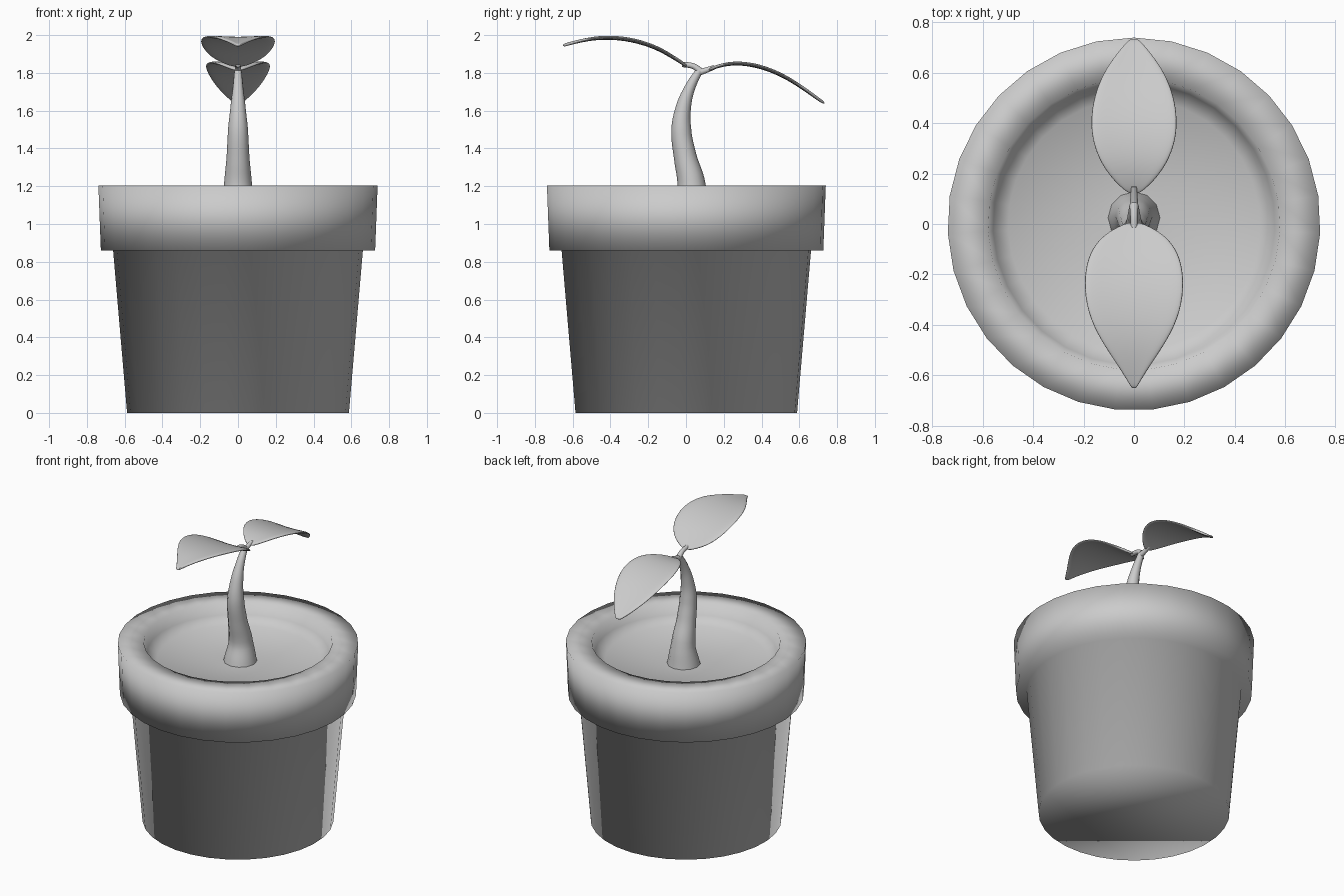
import bpy, bmesh, math

if "Cube" in bpy.data.objects:
    bpy.data.objects.remove(bpy.data.objects["Cube"])

SIDES = 31


def make_object(name, bm):
    bmesh.ops.recalc_face_normals(bm, faces=bm.faces)
    for f in bm.faces:
        f.smooth = True
    mesh = bpy.data.meshes.new(name)
    bm.to_mesh(mesh)
    bm.free()
    ob = bpy.data.objects.new(name, mesh)
    bpy.context.collection.objects.link(ob)
    return ob


def lathe(name, profile):
    """Closed turned shape; the profile runs from bottom cap to top cap."""
    bm = bmesh.new()
    rings = []
    for r, z in profile:
        angles = [math.pi / 2 + 2 * math.pi * i / SIDES for i in range(SIDES)]
        rings.append([bm.verts.new((r * math.cos(a), r * math.sin(a), z)) for a in angles])
    for a, b in zip(rings, rings[1:]):
        for i in range(SIDES):
            j = (i + 1) % SIDES
            bm.faces.new((a[i], a[j], b[j], b[i]))
    bm.faces.new(rings[0])
    bm.faces.new(rings[-1])
    return make_object(name, bm)


def tube(name, points):
    """Tapered smooth tube in the yz plane from (y, z, radius) points."""
    cu = bpy.data.curves.new(name, 'CURVE')
    cu.dimensions = '3D'
    cu.bevel_depth = 1.0
    cu.bevel_resolution = 4
    cu.resolution_u = 6
    cu.use_fill_caps = True
    sp = cu.splines.new('BEZIER')
    sp.bezier_points.add(len(points) - 1)
    for bp, (y, z, r) in zip(sp.bezier_points, points):
        bp.co = (0, y, z)
        bp.radius = r
        bp.handle_left_type = bp.handle_right_type = 'AUTO'
    ob = bpy.data.objects.new(name, cu)
    bpy.context.collection.objects.link(ob)
    bpy.ops.object.select_all(action='DESELECT')
    ob.select_set(True)
    bpy.context.view_layer.objects.active = ob
    bpy.ops.object.convert(target='MESH')
    bpy.ops.object.shade_smooth()


def leaf(name, rows, cup):
    """Slightly cupped blade from (y, z, half width) rows."""
    bm = bmesh.new()
    grid = [[bm.verts.new((w * t, y, z + cup * t * t * w / 0.2))
             for t in (-1, -0.55, 0, 0.55, 1)] for y, z, w in rows]
    for a, b in zip(grid, grid[1:]):
        for i in range(4):
            bm.faces.new((a[i], a[i + 1], b[i + 1], b[i]))
    ob = make_object(name, bm)
    solid = ob.modifiers.new('thickness', 'SOLIDIFY')
    solid.thickness = 0.016
    solid.offset = 0
    sub = ob.modifiers.new('smooth', 'SUBSURF')
    sub.levels = sub.render_levels = 2


# Pot with overhanging rim and sunken soil
lathe('pot', [(0.588, 0), (0.662, 0.86), (0.727, 0.86), (0.74, 1.203),
              (0.58, 1.203), (0.56, 1.13), (0.50, 1.085), (0.1, 1.07)])

# Curved stem, flared at the soil
tube('stem', [(0.025, 1.06, 0.105), (0.03, 1.2, 0.075), (-0.005, 1.36, 0.06),
              (-0.025, 1.5, 0.053), (-0.013, 1.62, 0.04), (0.02, 1.72, 0.028),
              (0.07, 1.812, 0.019)])

# Leaf stalks
tube('front_stalk', [(0.075, 1.81, 0.018), (0.04, 1.835, 0.015), (-0.02, 1.845, 0.014)])
tube('back_stalk', [(0.06, 1.80, 0.018), (0.10, 1.812, 0.015), (0.15, 1.83, 0.012)])

# Leaves
leaf('front_leaf', [(0.005, 1.835, 0.025), (-0.03, 1.857, 0.105), (-0.08, 1.887, 0.158),
                    (-0.15, 1.927, 0.193), (-0.26, 1.966, 0.204), (-0.38, 1.984, 0.178),
                    (-0.48, 1.982, 0.122), (-0.56, 1.968, 0.066), (-0.62, 1.954, 0.028),
                    (-0.653, 1.944, 0.008)], 0.012)
leaf('back_leaf', [(0.12, 1.815, 0.018), (0.16, 1.832, 0.072), (0.24, 1.85, 0.135),
                   (0.34, 1.843, 0.172), (0.44, 1.815, 0.174), (0.53, 1.774, 0.154),
                   (0.61, 1.724, 0.118), (0.68, 1.675, 0.067), (0.735, 1.637, 0.016)], 0.012)
